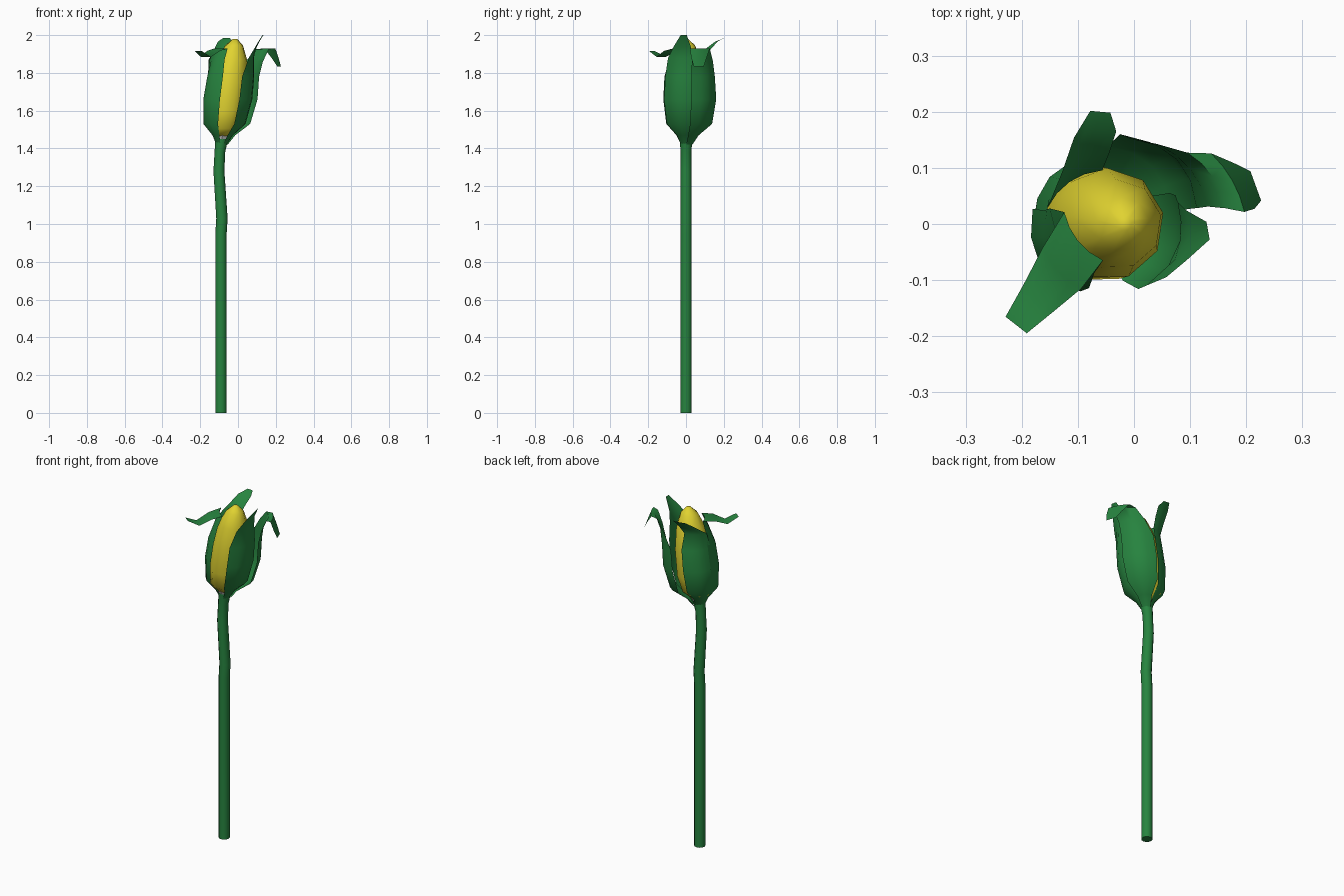
import bpy, math
from mathutils import Vector

if "Cube" in bpy.data.objects:
    bpy.data.objects.remove(bpy.data.objects["Cube"])

def material(name, color):
    m = bpy.data.materials.new(name)
    m.diffuse_color = (*color, 1)
    m.use_nodes = True
    m.node_tree.nodes["Principled BSDF"].inputs["Base Color"].default_value = m.diffuse_color
    return m

green = material("leaf_green", (0.02, 0.23, 0.05))
yellow = material("petal_yellow", (0.75, 0.65, 0.03))

def build(name, verts, faces, mat=None, angle=40):
    me = bpy.data.meshes.new(name)
    me.from_pydata(verts, [], faces)
    ob = bpy.data.objects.new(name, me)
    bpy.context.collection.objects.link(ob)
    if mat:
        me.materials.append(mat)
    bpy.ops.object.select_all(action='DESELECT')
    ob.select_set(True)
    bpy.context.view_layer.objects.active = ob
    bpy.ops.object.shade_smooth_by_angle(angle=math.radians(angle))
    return ob

def loft(name, rings, n, mat=None, angle=40, turn=0.0):
    """Tube through rings of (x, z, radius) with capped ends."""
    verts, faces = [], []
    for x, z, r in rings:
        for i in range(n):
            a = math.tau * i / n + turn
            verts.append((x + r * math.cos(a), r * math.sin(a), z))
    for k in range(len(rings) - 1):
        for i in range(n):
            j = (i + 1) % n
            faces.append((k*n + i, k*n + j, k*n + n + j, k*n + n + i))
    faces.append(tuple(reversed(range(n))))
    faces.append(tuple(range((len(rings) - 1) * n, len(rings) * n)))
    return build(name, verts, faces, mat, angle)

def axis_x(z):
    """Leaning centre line of the bud."""
    return -0.085 + (z - 1.45) * 0.13

# stem with a slight bend under the bud
loft("stem", [(-.09, 0, .03), (-.09, .95, .03), (-.085, 1.03, .03), (-.101, 1.28, .029),
              (-.096, 1.38, .028), (-.086, 1.45, .034)], 12, green)

# small cup between stem and bud
loft("bud_base", [(-.086, 1.44, .03), (-.08, 1.485, .05)], 8)

# closed yellow bud
loft("bud", [(axis_x(z), z, r) for z, r in
             [(1.465, .04), (1.505, .085), (1.60, .105), (1.75, .1), (1.87, .08),
              (1.945, .048), (1.98, .012)]], 9, yellow, 50, 0.2)

# shared lower body of each sepal: height, radius factor, half-width factor
BODY = [(1.42, .2, .25), (1.47, .42, .42), (1.53, .86, .88), (1.66, 1, 1), (1.78, .96, .94)]

def sepal(name, angle, radius, half, tip_angle, tip):
    """Cupped leaf; tip is a list of (x, y, z, half width)."""
    rows = []
    for z, rf, wf in BODY:
        a = math.radians(angle)
        d = Vector((math.cos(a), math.sin(a), 0))
        rows.append((Vector((axis_x(z), 0, z)) + d * radius * rf, half * wf, a, .037 * wf))
    for k, (x, y, z, w) in enumerate(tip):
        t = (k + 1) / len(tip)
        a = math.radians(angle + (tip_angle - angle) * t)
        rows.append((Vector((x, y, z)), w, a, .022 * (1 - t)))
    us = (-1, -.5, 0, .5, 1)
    verts, faces = [], []
    for c, w, a, cup in rows:
        d = Vector((math.cos(a), math.sin(a), 0))
        s = Vector((-math.sin(a), math.cos(a), 0))
        verts += [c + s * w * u - d * cup * u * u for u in us]
    n = len(us)
    for k in range(len(rows) - 1):
        for i in range(n - 1):
            b = k * n + i
            faces.append((b, b + 1, b + n + 1, b + n))
    return build(name, verts, faces, green, 60)

# four sepals with differently curled tips
sepal("sepal_front_left", 210, .13, .085, 232,
      [(-.125, -.04, 1.87, .07), (-.10, -.03, 1.93, .055), (-.135, -.085, 1.917, .05),
       (-.173, -.135, 1.885, .036), (-.21, -.18, 1.915, .024)])
sepal("sepal_back_left", 138, .125, .085, 85,
      [(-.115, .075, 1.87, .06), (-.09, .12, 1.92, .045), (-.07, .165, 1.965, .038),
       (-.06, .2, 1.985, .018)])
sepal("sepal_back_right", 44, .172, .092, 20,
      [(.10, .098, 1.86, .072), (.14, .085, 1.925, .06), (.175, .078, 1.93, .06),
       (.20, .07, 1.88, .045), (.217, .068, 1.835, .028)])
sepal("sepal_right", -18, .135, .09, 10,
      [(.082, -.03, 1.88, .068), (.10, -.02, 1.94, .045), (.132, -.012, 2.0, .016)])
